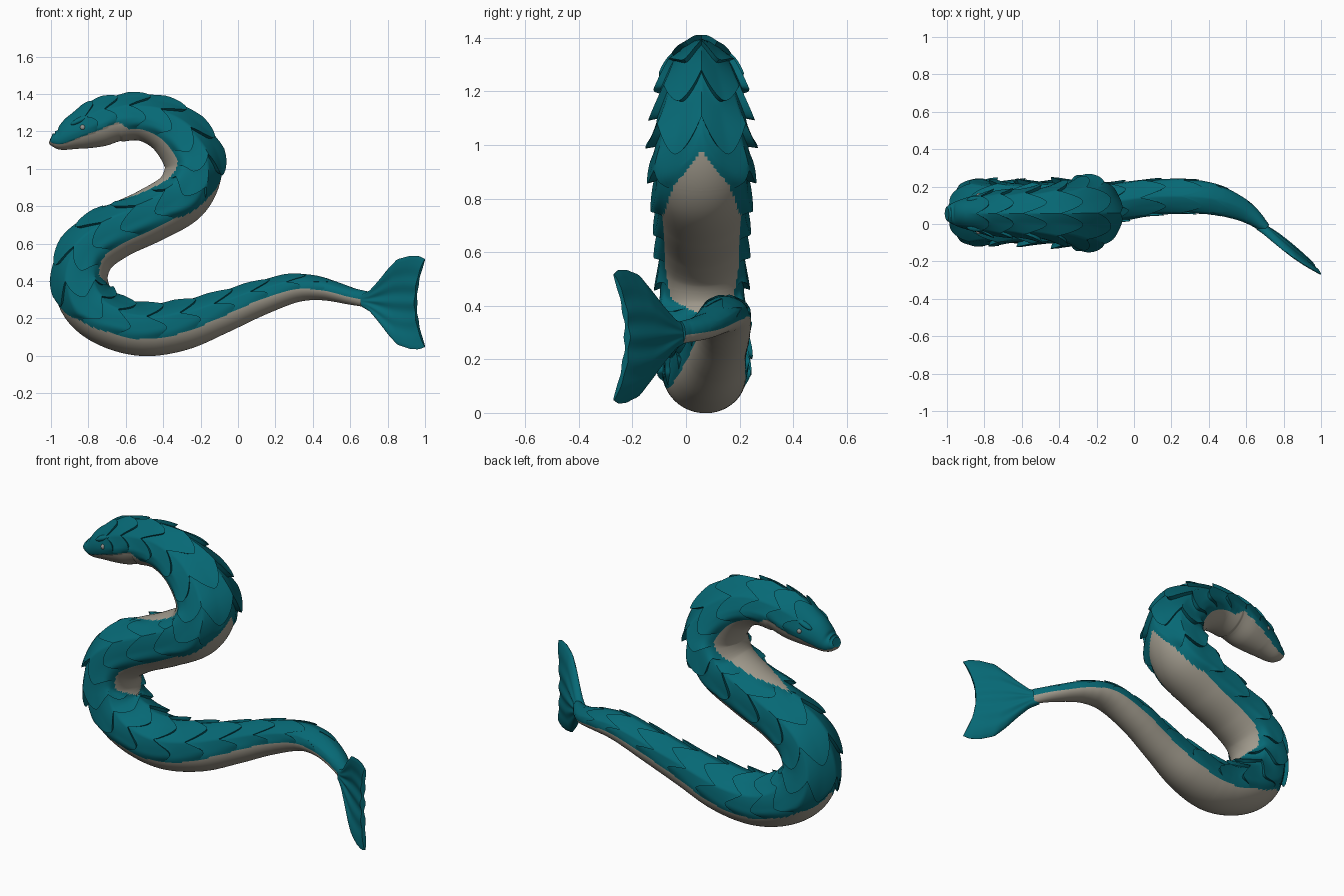
import bpy, bmesh, math
from mathutils import Vector

cube = bpy.data.objects.get("Cube")
if cube:
    bpy.data.objects.remove(cube, do_unlink=True)


def make_material(name, colour):
    mat = bpy.data.materials.new(name)
    mat.use_nodes = True
    mat.diffuse_color = (*colour, 1)
    mat.node_tree.nodes["Principled BSDF"].inputs["Base Color"].default_value = (*colour, 1)
    return mat


TEAL = make_material("teal scales", (.002, .14, .178))
CREAM = make_material("cream belly", (.36, .33, .27))
GREY = make_material("grey eye", (.3, .3, .28))


def ramp(keys, p):
    """Piecewise linear value through (position, value) pairs."""
    for (a, va), (b, vb) in zip(keys, keys[1:]):
        if p <= b:
            return va + (vb - va) * max(0, (p - a) / (b - a))
    return keys[-1][1]


def smooth(v):
    v = min(1, max(0, v))
    return v * v * (3 - 2 * v)


def loft(name, rings, materials, paint=None):
    """Skin closed rings of points; paint(row, column) picks the material."""
    bm = bmesh.new()
    verts = [[bm.verts.new(p) for p in ring] for ring in rings]
    count = len(rings[0])
    for i, (a, b) in enumerate(zip(verts, verts[1:])):
        for j in range(count):
            k = (j + 1) % count
            face = bm.faces.new((a[j], a[k], b[k], b[j]))
            if paint:
                face.material_index = paint(i, j)
    bm.faces.new(verts[0][::-1])
    bm.faces.new(verts[-1])
    bmesh.ops.recalc_face_normals(bm, faces=bm.faces)
    mesh = bpy.data.meshes.new(name)
    bm.to_mesh(mesh)
    bm.free()
    obj = bpy.data.objects.new(name, mesh)
    bpy.context.collection.objects.link(obj)
    for m in materials:
        mesh.materials.append(m)
    finish(obj)


def finish(obj):
    bpy.ops.object.select_all(action='DESELECT')
    obj.select_set(True)
    bpy.context.view_layer.objects.active = obj
    bpy.ops.object.shade_smooth_by_angle(angle=math.radians(42))


# Spine from snout to tail: x, z, half height, half width
SPINE = [
    (-1, 1.165, .026, .035), (-.982, 1.158, .043, .05), (-.94, 1.16, .064, .07),
    (-.86, 1.197, .1, .095), (-.75, 1.237, .126, .122), (-.64, 1.265, .122, .128),
    (-.5, 1.27, .123, .138), (-.36, 1.21, .14, .155), (-.26, 1.09, .153, .172),
    (-.24, .98, .153, .18), (-.305, .85, .15, .175), (-.47, .75, .145, .165),
    (-.66, .66, .145, .16), (-.795, .56, .148, .16), (-.843, .42, .146, .16),
    (-.8, .28, .146, .163), (-.68, .183, .14, .163), (-.5, .137, .138, .152),
    (-.3, .16, .13, .135), (-.1, .225, .11, .108), (.1, .3, .092, .097),
    (.3, .36, .076, .092), (.45, .357, .06, .08), (.6, .32, .046, .055),
    (.7, .3, .042, .028)]
SWAY = [(0, .055), (14, .06), (17, .07), (19, .115), (20, .145),
        (21, .15), (22, .13), (23, .065), (24, -.03)]
LAST = len(SPINE) - 1


def spine(p):
    """Smooth position and half sizes at spine position p."""
    p = min(LAST, max(0, p))
    i = min(LAST - 1, int(p))
    f = p - i
    a, b, c, d = (SPINE[min(LAST, max(0, i + n))] for n in (-1, 0, 1, 2))
    x, z, h, w = (.5 * (2 * q + (r - o) * f + (2 * o - 5 * q + 4 * r - s) * f * f
                        + (3 * q - o - 3 * r + s) * f ** 3)
                  for o, q, r, s in zip(a, b, c, d))
    y = sum(ramp(SWAY, p + k * .3) for k in (-1, 0, 1)) / 3
    return Vector((x, y, z)), h, w


# Half angle of each belly strip: one turned to each side of the S in turn
NECK = [(0, 50), (2, 66), (4, 76), (5, 82), (5.4, 60), (8, 60), (9, 52), (10, 36), (11, 27), (11.9, 0)]
CHEST = [(8.9, 0), (9.6, 38), (10.5, 60), (12.5, 60), (13.8, 48), (14.9, 0)]
TAIL = [(14.5, 0), (15.2, 50), (16, 66), (18, 74), (20, 86), (24, 82)]
# How far the scale lips stand out, and how narrow the crest of the back is
LIFT = [(3, 0), (4, .13), (6, .17), (9, .2), (13, .15), (20, .13), (24, 0)]
CREST = [(2, 0), (4, .25), (7, .3), (9, .05), (10, 0)]


def belly_gap(p, angle):
    """Degrees from the nearest belly strip; negative is inside it."""
    deg = math.degrees(angle) % 360
    under = min(deg, 360 - deg)
    gap = 180
    for strip, away in ((NECK, under), (CHEST, 180 - under), (TAIL, under)):
        if strip[0][0] <= p <= strip[-1][0]:
            gap = min(gap, away - ramp(strip, p))
    return gap


COLUMNS, STEPS, ROW, SCALES = 96, 16, .96, 6


def slanted(p, angle):
    """Shift a ring into rounded scale points, fading at the ends and belly."""
    zig = abs((angle / math.tau * SCALES) % 1 - .5) * 2
    fade = smooth((p - 2.6) / 1.5) * smooth((LAST - p) / 1.5)
    fade *= smooth((belly_gap(p, angle) + 12) / 45)
    return p + (.5 - zig ** 1.6) * .6 * fade


def body_point(p, angle, phase):
    q = slanted(p, angle)
    centre, h, w = spine(q)
    along = (spine(q + .05)[0] - spine(q - .05)[0]).normalized()
    under = -along.cross(Vector((0, 1, 0))).normalized()
    side = under.cross(along)
    gap = belly_gap(q, angle)
    size = 1 + ramp(LIFT, q) * smooth(gap / 22) * (phase ** 1.4 - .15)
    # The jaw sits slightly inside the upper lip
    if q < 5 and gap < 0:
        size *= .96
    w *= 1 - ramp(CREST, q) * max(0, -math.cos(angle))
    return centre + (under * h * math.cos(angle) + side * w * math.sin(angle)) * size


# Body of overlapping scale rows, each rising to a lip at its tail end
levels = []
for row in range(round(LAST / ROW)):
    for step in range(STEPS + 1):
        phase = step / STEPS
        start = row * ROW - (.05 if step == 0 and row else 0)
        levels.append((start + phase * ROW, phase))
angles = [math.tau * j / COLUMNS for j in range(COLUMNS)]
rings = [[body_point(p, a, phase) for a in angles] for p, phase in levels]


def paint_body(i, j):
    angle = angles[j] + math.pi / COLUMNS
    p = (levels[i][0] + levels[i + 1][0]) / 2
    return 1 if belly_gap(slanted(p, angle), angle) < 0 else 0


loft("body", rings, [TEAL, CREAM], paint_body)

# Tail fin: upright fluke with rays, a hollow trailing edge and swept tips
FIN_HEIGHT = [(0, .035), (.12, .058), (.25, .11), (.4, .175), (.55, .228),
              (.75, .248), (.9, .25), (1, .235)]
ACROSS = 40


def fin_point(u, v, face):
    x = .67 + u * .33 - .05 * u * u * (1 - v * v)
    y = -.01 - .26 * u + .05 * u * (1 - v * v) - .025 * math.sin(math.pi * u) * v * v
    z = .295 - .012 * u + v * ramp(FIN_HEIGHT, u)
    thick = (.024 - .014 * u) * math.sqrt(max(0, 1 - v ** 4)) + .001
    rays = .005 * math.cos(v * 5 * math.pi) * smooth(u * 3) * (1 - abs(v))
    out = face * (thick + rays)
    return Vector((x + out * .6, y + out * .8, z))


spans = [-1 + 2 * k / ACROSS for k in range(ACROSS + 1)]
fin_rings = []
for k in range(25):
    u = k / 24
    fin_rings.append([fin_point(u, v, 1) for v in spans]
                     + [fin_point(u, v, -1) for v in reversed(spans)])
loft("tail_fin", fin_rings, [TEAL])


def ball(name, place, size, tilt, material):
    bpy.ops.mesh.primitive_uv_sphere_add(segments=20, ring_count=12, radius=1,
                                         location=place, rotation=(0, tilt, 0))
    obj = bpy.context.object
    obj.name = name
    obj.scale = size
    obj.data.materials.append(material)
    finish(obj)


# Eyes and brow ridges on both sides of the head
for label, sign in (("left", 1), ("right", -1)):
    ball(label + "_eye", (-.83, .055 + sign * .098, 1.222), (.014, .012, .014), 0, GREY)
    ball(label + "_brow", (-.84, .055 + sign * .072, 1.262), (.06, .024, .016), -.45, TEAL)
